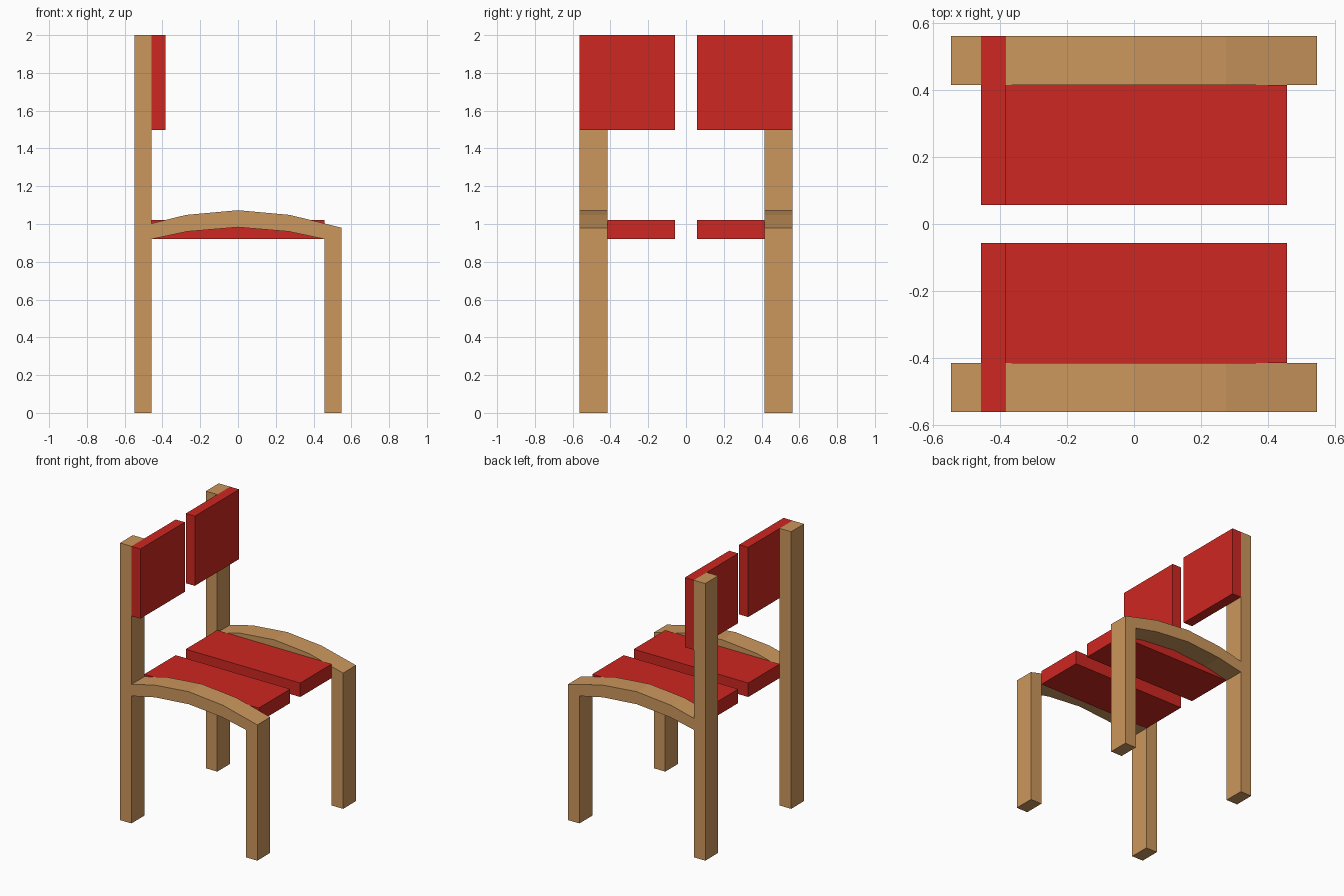
import bpy, bmesh

if "Cube" in bpy.data.objects:
    bpy.data.objects.remove(bpy.data.objects["Cube"])


def material(name, color):
    m = bpy.data.materials.new(name)
    m.diffuse_color = color
    m.use_nodes = True
    m.node_tree.nodes["Principled BSDF"].inputs["Base Color"].default_value = m.diffuse_color
    return m


wood = material("wood", (0.60, 0.31, 0.11, 1))
red = material("red", (0.62, 0.02, 0.015, 1))


def mirrored_extrusion(name, profile, y0, y1, mat):
    """Extrude an x-z profile from y0 to y1 and mirror it across y = 0."""
    bm = bmesh.new()
    face = bm.faces.new([bm.verts.new((x, y0, z)) for x, z in profile])
    ext = bmesh.ops.extrude_face_region(bm, geom=[face], use_keep_orig=True)
    moved = [g for g in ext["geom"] if isinstance(g, bmesh.types.BMVert)]
    bmesh.ops.translate(bm, verts=moved, vec=(0, y1 - y0, 0))
    bmesh.ops.recalc_face_normals(bm, faces=bm.faces)
    mesh = bpy.data.meshes.new(name)
    bm.to_mesh(mesh)
    bm.free()
    mesh.materials.append(mat)
    ob = bpy.data.objects.new(name, mesh)
    bpy.context.collection.objects.link(ob)
    mod = ob.modifiers.new("mirror", "MIRROR")
    mod.use_axis = (False, True, False)
    mod.use_mirror_merge = False


def rect(x0, x1, z0, z1):
    return [(x0, z0), (x1, z0), (x1, z1), (x0, z1)]


# side frames: tall back leg, arched rail and front leg in one outline
frame = [
    (-0.548, 0), (-0.457, 0),
    (-0.457, 0.92), (-0.27, 0.96), (0, 0.983), (0.27, 0.96), (0.457, 0.92),
    (0.457, 0), (0.548, 0), (0.548, 0.98),
    (0.275, 1.048), (0, 1.073), (-0.275, 1.048), (-0.457, 1.003),
    (-0.457, 2), (-0.548, 2),
]
mirrored_extrusion("side_frame", frame, 0.416, 0.563, wood)

# split seat between the frames
mirrored_extrusion("seat_panel", rect(-0.457, 0.457, 0.92, 1.021), 0.057, 0.416, red)

# split backrest in front of the tall legs
mirrored_extrusion("backrest_panel", rect(-0.457, -0.385, 1.497, 2), 0.057, 0.563, red)
